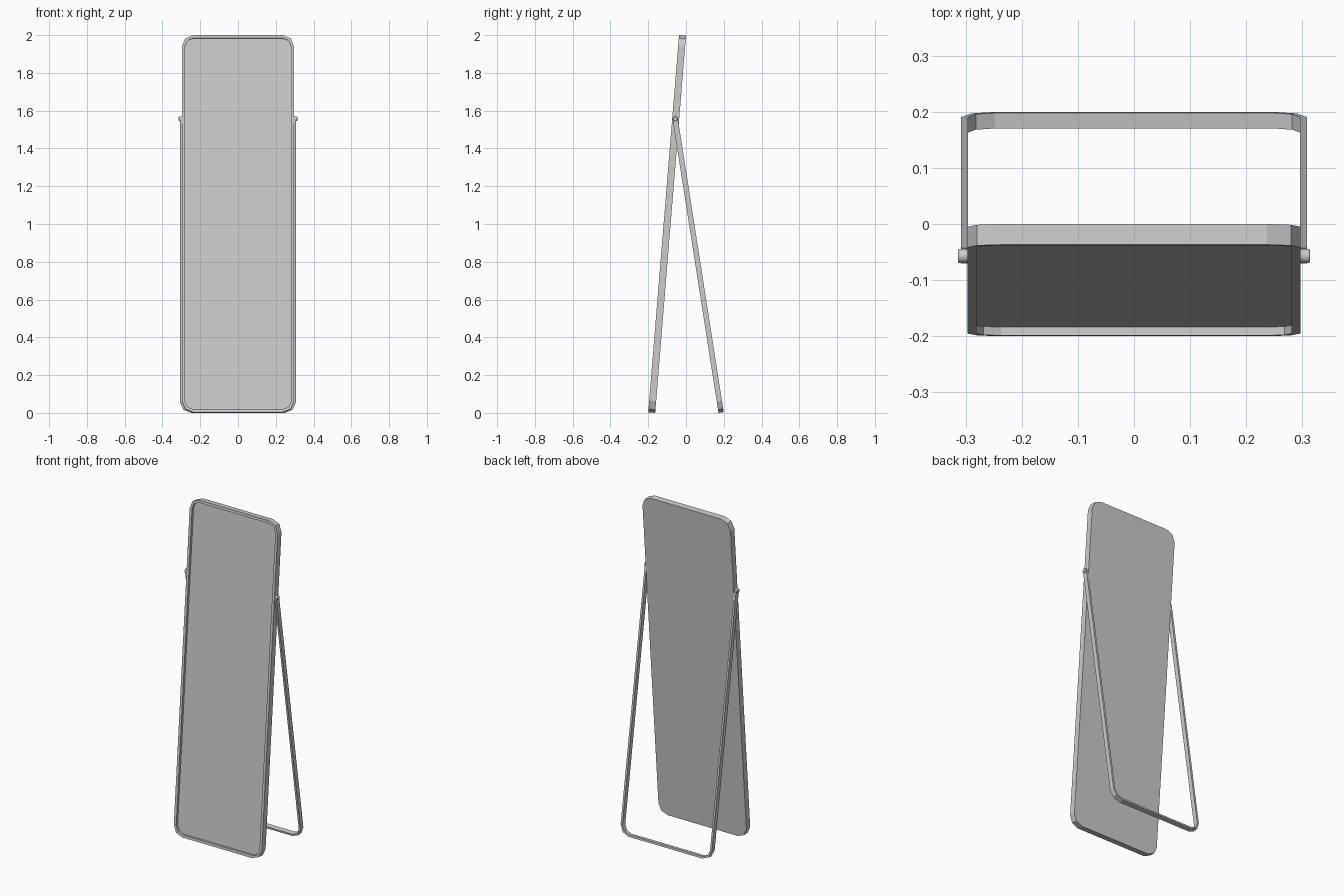
import bpy, bmesh, math
from mathutils import Matrix

if "Cube" in bpy.data.objects:
    bpy.data.objects.remove(bpy.data.objects["Cube"])

W, H, D = 0.594, 2.0036, 0.037      # mirror panel width, height, depth
BORDER, RECESS = 0.016, 0.015       # frame border and glass setback
R = 0.06                            # corner radius
LEG_L, LEG_T, LEG_D = 1.574, 0.012, 0.028
PIVOT = (0, -0.057, 1.557)


def arc(cx, cz, r, start, seg=2):
    return [(cx + r * math.cos(math.radians(start + 90 * i / seg)),
             cz + r * math.sin(math.radians(start + 90 * i / seg))) for i in range(seg + 1)]


def rounded_rect(inset):
    x, r = W / 2 - R, R - inset
    return (arc(x, H - R, r, 0) + arc(-x, H - R, r, 90)
            + arc(-x, R, r, 180) + arc(x, R, r, 270))


def make_object(name, bm, matrix):
    bmesh.ops.recalc_face_normals(bm, faces=bm.faces)
    mesh = bpy.data.meshes.new(name)
    bm.to_mesh(mesh)
    bm.free()
    ob = bpy.data.objects.new(name, mesh)
    ob.matrix_world = matrix
    bpy.context.collection.objects.link(ob)
    return ob


def loft(name, loops, matrix):
    """Skin a list of (outline, depth) loops and cap both ends."""
    bm = bmesh.new()
    rings = [[bm.verts.new((x, y, z)) for x, z in pts] for pts, y in loops]
    n = len(rings[0])
    for a, b in zip(rings, rings[1:]):
        for i in range(n):
            j = (i + 1) % n
            bm.faces.new((a[i], a[j], b[j], b[i]))
    bm.faces.new(rings[0])
    bm.faces.new(rings[-1])
    return make_object(name, bm, matrix)


# Leaning mirror frame: solid back with a recessed front
lean = Matrix.Translation((0, -0.2, 0.003)) @ Matrix.Rotation(math.radians(-4.67), 4, 'X')
outer, inner = rounded_rect(0), rounded_rect(BORDER)
loft("mirror_frame", [(outer, D), (outer, 0), (inner, 0), (inner, RECESS + 0.006)], lean)

# Glass pane set into the recess
loft("mirror_glass", [(inner, RECESS), (inner, RECESS + 0.006)], lean)

# U-shaped flat-bar stand, swung out behind the panel
def u_path(off):
    x, z, r = 0.308 - R, R - LEG_L, R - off
    return [(-x - r, 0)] + arc(-x, z, r, 180) + arc(x, z, r, 270) + [(x + r, 0)]


swing = Matrix.Translation(PIVOT) @ Matrix.Rotation(math.radians(8.88), 4, 'X')
a, b = u_path(0), u_path(LEG_T)
bm = bmesh.new()
rings = [[bm.verts.new((p[0], y, p[1])) for p, y in
          ((pa, -LEG_D / 2), (pa, LEG_D / 2), (pb, LEG_D / 2), (pb, -LEG_D / 2))]
         for pa, pb in zip(a, b)]
for s, t in zip(rings, rings[1:]):
    for i in range(4):
        j = (i + 1) % 4
        bm.faces.new((s[i], s[j], t[j], t[i]))
bm.faces.new(rings[0])
bm.faces.new(rings[-1])
make_object("rear_stand", bm, swing)

# Hinge pins through the stand tops
for side, label in ((-1, "left"), (1, "right")):
    bpy.ops.mesh.primitive_cylinder_add(vertices=16, radius=0.0125, depth=0.024,
                                        location=(side * 0.302, PIVOT[1], PIVOT[2]),
                                        rotation=(0, math.pi / 2, 0))
    pin = bpy.context.object
    pin.name = f"hinge_pin_{label}"
    bev = pin.modifiers.new("rounded_rim", 'BEVEL')
    bev.width, bev.segments, bev.limit_method = 0.003, 2, 'ANGLE'
    bpy.ops.object.shade_smooth_by_angle()
